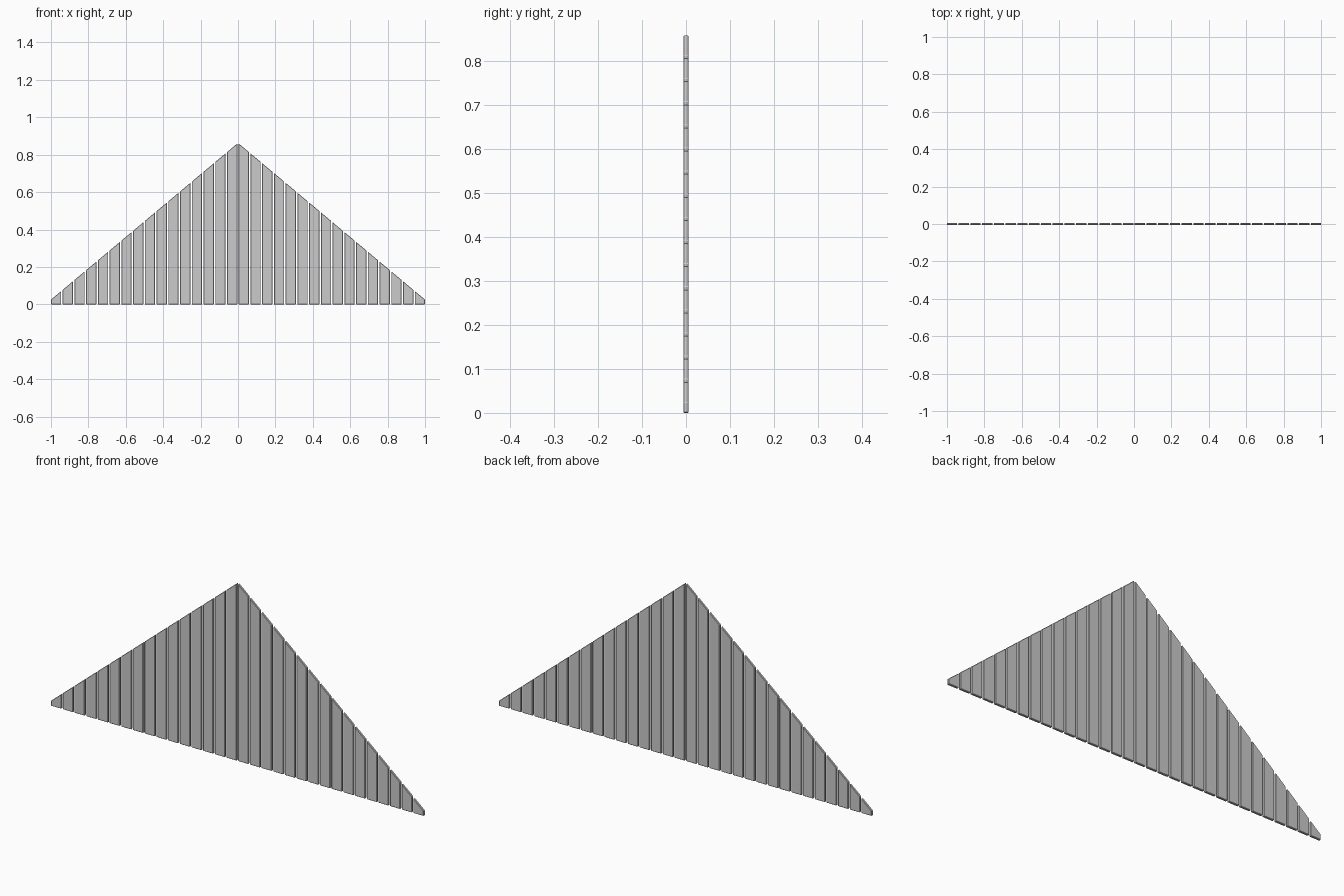
import bpy, bmesh

if "Cube" in bpy.data.objects:
    bpy.data.objects.remove(bpy.data.objects["Cube"])

COUNT = 32          # planks across the gable
GAP = 0.008         # open joint between planks
HALF_T = 0.006      # half the plank thickness
PITCH = (2 + GAP) / COUNT
WIDTH = PITCH - GAP


def roof_z(x):
    # Gable slope: 0.86 at the ridge, 0.025 at the eaves
    return 0.863 - 0.838 * abs(x)


def plank(name, x0, x1):
    # Upright board with a top cut to the roof slope
    bm = bmesh.new()
    profile = [(x0, 0), (x1, 0), (x1, roof_z(x1)), (x0, roof_z(x0))]
    face = bm.faces.new([bm.verts.new((x, -HALF_T, z)) for x, z in profile])
    out = bmesh.ops.extrude_face_region(bm, geom=[face])
    verts = [g for g in out["geom"] if isinstance(g, bmesh.types.BMVert)]
    bmesh.ops.translate(bm, verts=verts, vec=(0, 2 * HALF_T, 0))
    bmesh.ops.recalc_face_normals(bm, faces=bm.faces[:])
    # Small chamfer on every edge
    bmesh.ops.bevel(bm, geom=bm.edges[:], offset=0.002, segments=1,
                    profile=0.5, affect='EDGES')
    mesh = bpy.data.meshes.new(name)
    bm.to_mesh(mesh)
    bm.free()
    obj = bpy.data.objects.new(name, mesh)
    bpy.context.collection.objects.link(obj)


# Row of gable planks
for i in range(COUNT):
    x = -1 + i * PITCH
    plank(f"gable_plank_{i + 1:02d}", x, x + WIDTH)
